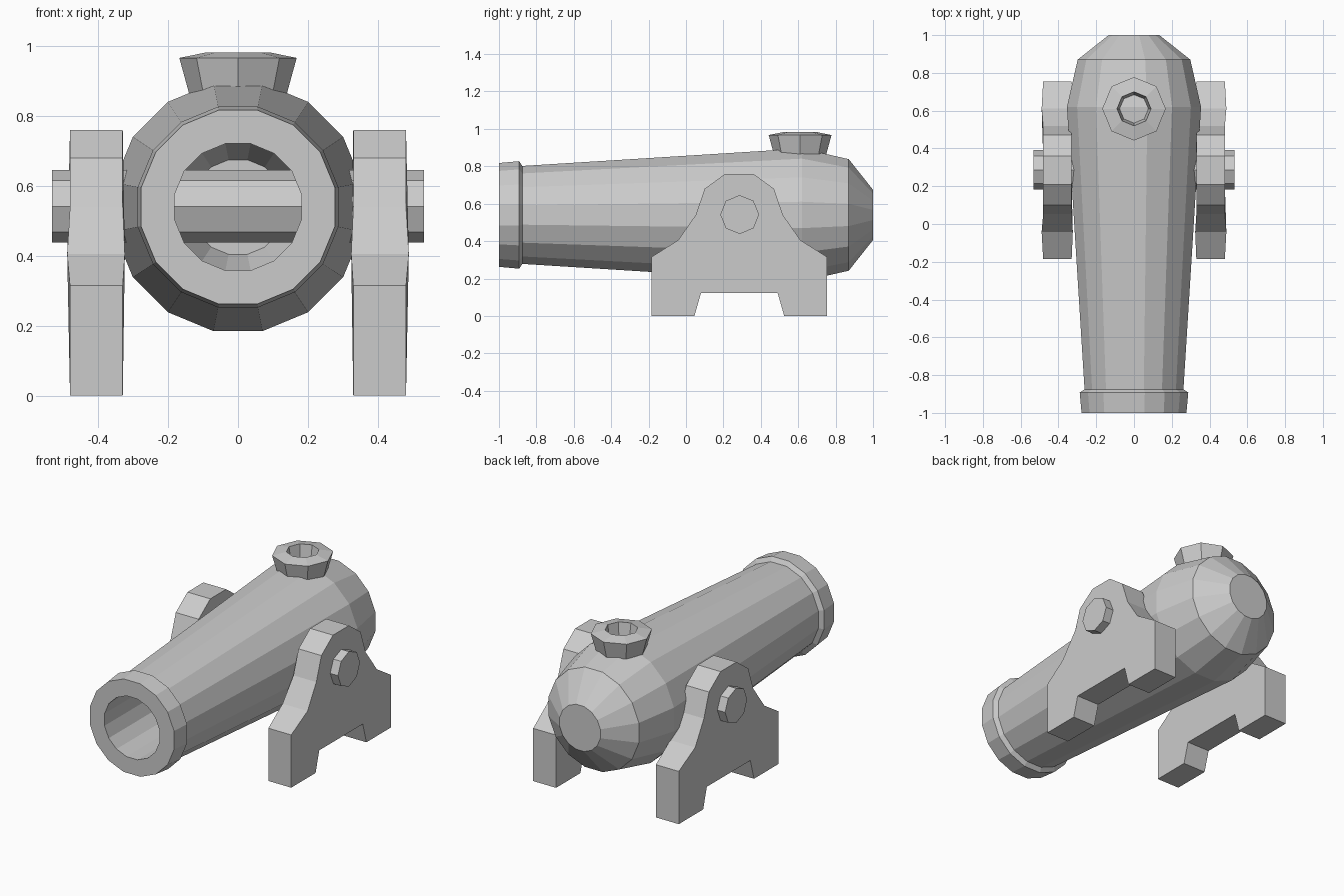
import bpy, bmesh
from math import sin, cos, pi
from mathutils import Matrix

if "Cube" in bpy.data.objects:
    bpy.data.objects.remove(bpy.data.objects["Cube"])


def finish(name, bm):
    bmesh.ops.recalc_face_normals(bm, faces=bm.faces)
    me = bpy.data.meshes.new(name)
    bm.to_mesh(me)
    bm.free()
    ob = bpy.data.objects.new(name, me)
    bpy.context.collection.objects.link(ob)
    return ob


def lathe(name, profile, n, phase, matrix, closed=False):
    """Revolve (radius, height) points round local z, n flat sides."""
    bm = bmesh.new()
    rings = []
    for r, h in profile:
        rings.append([bm.verts.new((r * cos(2 * pi * (i + phase) / n),
                                    r * sin(2 * pi * (i + phase) / n), h))
                      for i in range(n)])
    pairs = list(zip(rings, rings[1:]))
    if closed:
        pairs.append((rings[-1], rings[0]))
    for a, b in pairs:
        for i in range(n):
            j = (i + 1) % n
            bm.faces.new((a[i], a[j], b[j], b[i]))
    if not closed:
        bm.faces.new(rings[0])
        bm.faces.new(rings[-1])
    bm.transform(matrix)
    return finish(name, bm)


# Barrel with muzzle ring, rounded breech and bore
barrel = [(0.137, 1.0), (0.304, 0.87), (0.362, 0.62), (0.267, -0.875),
          (0.293, -0.892), (0.283, -1.0), (0.185, -1.0), (0.185, 0.72), (0.138, 0.86)]
lathe("barrel", barrel, 16, 0.5,
      Matrix.Translation((0, 0, 0.54)) @ Matrix.Rotation(-pi / 2, 4, 'X'))

# Flared vent on top of the breech
vent = [(0.14, 0.865), (0.168, 0.967), (0.09, 0.983), (0.072, 0.865)]
lathe("vent", vent, 8, 0, Matrix.Translation((0, 0.61, 0)), closed=True)

# Pivot pin through both brackets
lathe("pivot_pin", [(0.104, -0.532), (0.104, 0.532)], 8, 0,
      Matrix.Translation((0, 0.287, 0.542)) @ Matrix.Rotation(pi / 2, 4, 'Y'))

# Side brackets: half outline as (offset from pin, height), mirrored front to back
half = [(0.205, 0.122), (0.24, 0), (0.47, 0), (0.47, 0.315), (0.327, 0.405),
        (0.233, 0.54), (0.185, 0.68), (0.075, 0.76)]
outline = half + [(-y, z) for y, z in reversed(half)]
for side, name in ((1, "right_bracket"), (-1, "left_bracket")):
    bm = bmesh.new()
    loops = []
    for x, bulge in ((0.33, -0.006), (0.481, 0.008)):
        loops.append([bm.verts.new((side * (x + (bulge if z == 0.405 else 0)),
                                    0.285 + y, z)) for y, z in outline])
    bm.faces.new(loops[0])
    bm.faces.new(loops[1])
    for i in range(len(outline)):
        j = (i + 1) % len(outline)
        bm.faces.new((loops[0][i], loops[0][j], loops[1][j], loops[1][i]))
    finish(name, bm)
